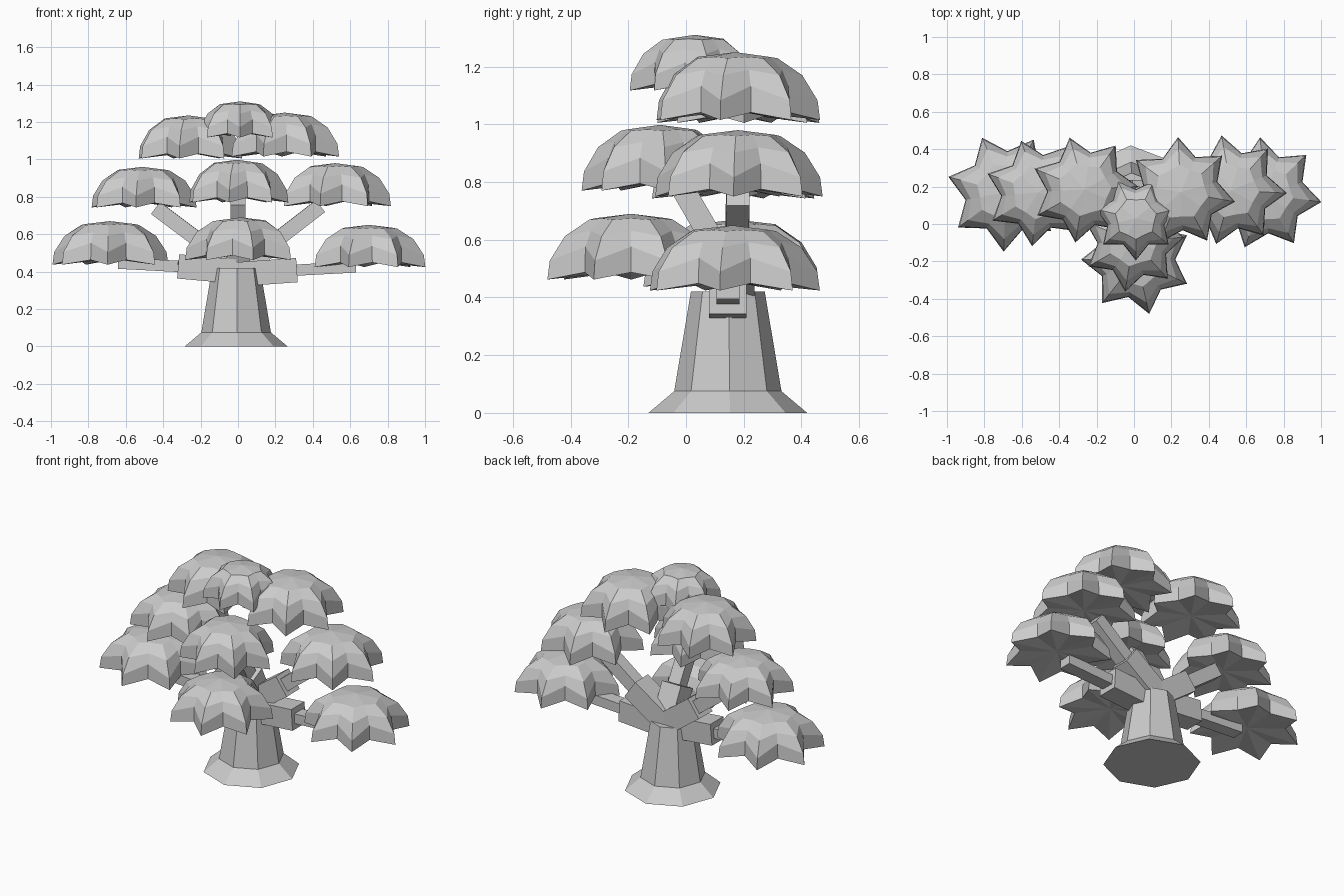
import bpy, bmesh
from math import sin, cos, pi, radians
from mathutils import Vector, Matrix

if "Cube" in bpy.data.objects:
    bpy.data.objects.remove(bpy.data.objects["Cube"])


def finish(bm, name):
    bmesh.ops.recalc_face_normals(bm, faces=bm.faces[:])
    me = bpy.data.meshes.new(name)
    bm.to_mesh(me)
    bm.free()
    ob = bpy.data.objects.new(name, me)
    bpy.context.collection.objects.link(ob)
    return ob


def bridge(bm, a, b):
    n = len(a)
    for i in range(n):
        bm.faces.new((a[i], a[(i + 1) % n], b[(i + 1) % n], b[i]))


# eight-sided flared trunk
CX, CY = -0.01, 0.145
bm = bmesh.new()
rings = []
for r, z in ((0.275, 0), (0.186, 0.075), (0.128, 0.42)):
    rings.append([bm.verts.new((CX + r * cos(i * pi / 4 + 0.03), CY + r * sin(i * pi / 4 + 0.03), z))
                  for i in range(8)])
for a, b in zip(rings, rings[1:]):
    bridge(bm, a, b)
bm.faces.new(rings[0])
bm.faces.new(rings[-1])
finish(bm, "trunk")


# square beam between two points
def beam(name, p, q, w, h):
    p, q = Vector(p), Vector(q)
    d = q - p
    bm = bmesh.new()
    bmesh.ops.create_cube(bm, size=1)
    m = (Matrix.Translation((p + q) / 2) @ d.to_track_quat('X', 'Z').to_matrix().to_4x4()
         @ Matrix.Diagonal((d.length, w, h, 1)))
    bmesh.ops.transform(bm, matrix=m, verts=bm.verts)
    finish(bm, name)


# branches: hub start, end of thick part, end of thin part, thin height
branches = {
    "left_low": ((-0.01, .145, .40), (-.32, .145, .428), (-.64, .15, .445), .06),
    "right_low": ((-0.01, .145, .385), (.315, .145, .408), (.63, .145, .425), .06),
    "left_mid": ((-0.01, .17, .42), (-.22, .175, .575), (-.44, .18, .74), .08),
    "right_mid": ((-0.01, .17, .42), (.22, .175, .58), (.44, .18, .75), .08),
    "front_mid": ((0, .17, .44), (0, .085, .61), (0, -.01, .775), .08),
}
for n, (a, b, c, h) in branches.items():
    beam(n + "_branch", a, b, 0.13, 0.13)
    beam(n + "_twig", b, c, 0.08, h)


# seven-pointed domed leaf cluster
def foliage(name, x, y, z, R, h, rot):
    bm = bmesh.new()
    # tip radius, tip height, notch radius, notch height (relative)
    profile = ((1.0, 0.0, .69, .11), (.97, .29, .68, .50),
               (.79, .66, .60, .74), (.50, .91, .44, .93))
    rings = []
    for tr, tz, nr, nz in profile:
        ring = []
        for i in range(14):
            r, k = (nr, nz) if i % 2 else (tr, tz)
            a = radians(rot) + i * pi / 7
            ring.append(bm.verts.new((x + R * r * cos(a), y + R * r * sin(a), z + h * k)))
        rings.append(ring)
    for a, b in zip(rings, rings[1:]):
        bridge(bm, a, b)
    for ring, k in ((rings[0], .14), (rings[-1], 1.0)):
        c = bm.verts.new((x, y, z + h * k))
        for i in range(14):
            bm.faces.new((ring[i], ring[(i + 1) % 14], c))
    finish(bm, name)


# centre x, y, base z, radius, height, rotation
clusters = {
    "low_left": (-.685, .17, .437, .318, .233, 165),
    "low_right": (.70, .16, .424, .305, .226, -8),
    "low_front": (.015, -.19, .462, .298, .228, 180),
    "mid_left": (-.51, .17, .743, .29, .217, -97),
    "mid_front": (-.005, -.09, .77, .275, .228, 4),
    "mid_right": (.52, .18, .75, .298, .23, 100),
    "top_left": (-.265, .185, 1.005, .288, .23, 106),
    "top_right": (.25, .17, 1.015, .295, .235, -10),
    "top_front": (.01, .03, 1.117, .225, .193, -90),
}
for n, args in clusters.items():
    foliage(n + "_foliage", *args)
